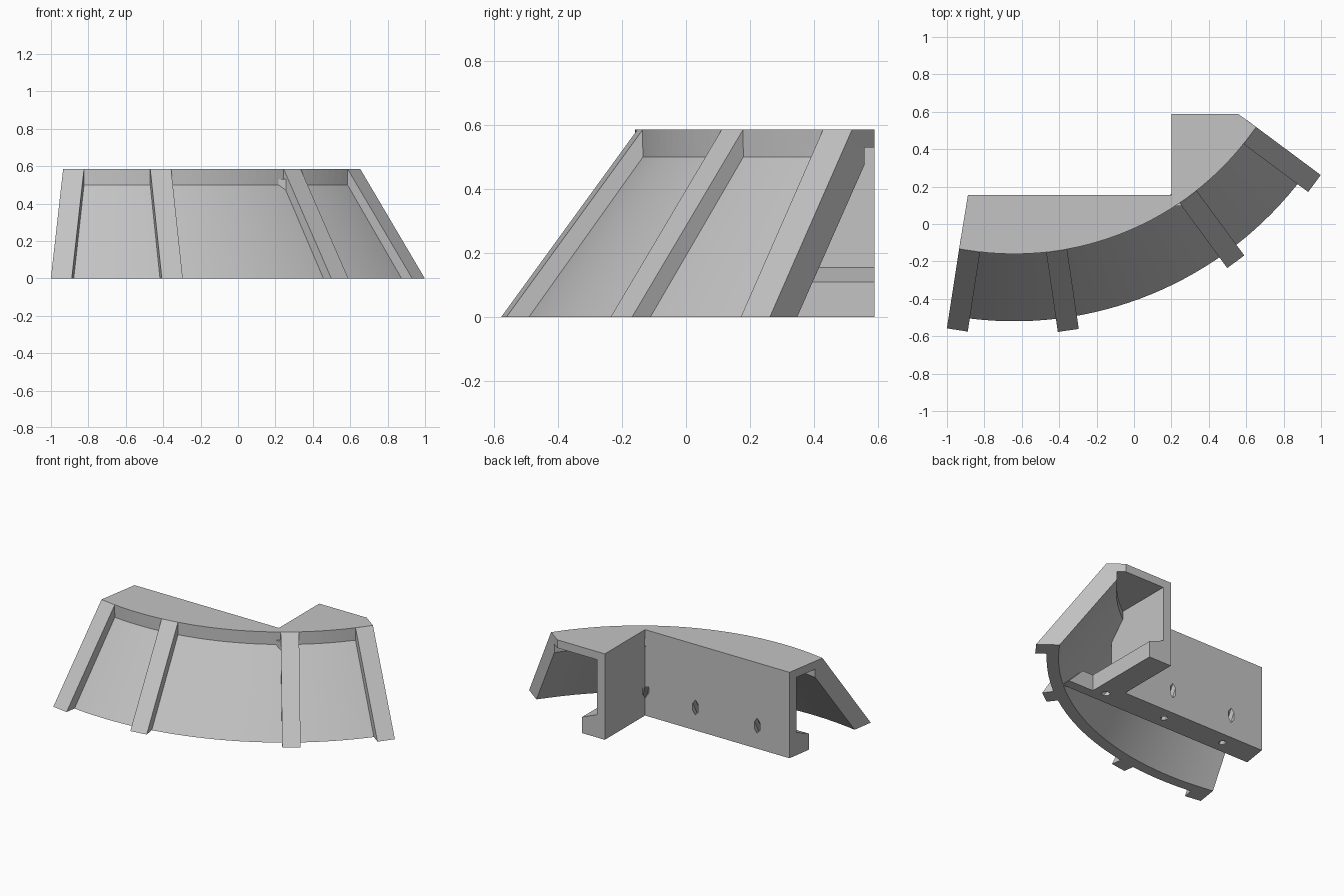
import bpy, bmesh
from math import sin, cos, radians
from mathutils import Vector

cube = bpy.data.objects.get("Cube")
if cube:
    bpy.data.objects.remove(cube, do_unlink=True)

grey = bpy.data.materials.new("light_grey")
grey.use_nodes = True
COLOUR = (0.55, 0.55, 0.55, 1)
grey.diffuse_color = COLOUR
grey.node_tree.nodes["Principled BSDF"].inputs["Base Color"].default_value = COLOUR

CX, CY = -0.64, 1.41               # axis of the curved wall
RIBS = [-8.76, 8.3, 36.3, 53.36]   # rib angles, measured from -y
HALF = 0.0565                      # half rib width
TOP, UNDER = 0.585, 0.53


def place(angle, r, side=0.0):
    """Plan position at a radius along an angle, shifted sideways."""
    a = radians(angle)
    return (CX + r * sin(a) + side * cos(a), CY - r * cos(a) + side * sin(a))


def finish(name, bm, smooth=False):
    bmesh.ops.recalc_face_normals(bm, faces=bm.faces)
    mesh = bpy.data.meshes.new(name)
    bm.to_mesh(mesh)
    bm.free()
    mesh.materials.append(grey)
    obj = bpy.data.objects.new(name, mesh)
    bpy.context.collection.objects.link(obj)
    if smooth:
        bpy.ops.object.select_all(action="DESELECT")
        obj.select_set(True)
        bpy.context.view_layer.objects.active = obj
        bpy.ops.object.shade_smooth_by_angle(angle=radians(25))
    return obj


def loft(name, sections, smooth=False):
    """Skin a row of matching closed sections and cap both ends."""
    bm = bmesh.new()
    rings = [[bm.verts.new(p) for p in s] for s in sections]
    n = len(rings[0])
    for a, b in zip(rings, rings[1:]):
        for i in range(n):
            j = (i + 1) % n
            bm.faces.new((a[i], a[j], b[j], b[i]))
    bm.faces.new(rings[0])
    bm.faces.new(rings[-1])
    return finish(name, bm, smooth)


# Curved sloping wall
wall = [(1.93, 0), (1.57, 0.5), (1.57, UNDER), (1.505, UNDER), (1.505, 0.475), (1.857, 0)]
STEPS = 32
angles = [RIBS[0] + (RIBS[-1] - RIBS[0]) * i / STEPS for i in range(STEPS + 1)]
loft("sloping_wall", [[(*place(a, r), z) for r, z in wall] for a in angles], True)

# Straight ribs on the slope
rib = [(2.0, 0), (1.57, TOP), (1.57, UNDER), (1.505, UNDER), (1.505, 0.475), (1.857, 0)]
for k, a in enumerate(RIBS):
    loft(f"rib_{k + 1}", [[(*place(a, r, s), z) for r, z in rib] for s in (-HALF, HALF)])

# Top plate with curved front edge and stepped back
outline = [place(RIBS[0], 1.57, -HALF)]
outline += [place(a, 1.57) for a in angles]
outline += [place(RIBS[-1], 1.57, HALF), (0.558, 0.588), (0.2, 0.588), (0.2, 0.155), (-0.888, 0.155)]
loft("top_plate", [[(x, y, z) for x, y in outline] for z in (UNDER, TOP)])

# Mitred back wall with its inward foot
section = [(0, 0), (0, UNDER), (0.06, UNDER), (0.06, 0.155), (0.17, 0.11), (0.17, 0)]
back = loft("back_wall", [
    [(-0.888 - 0.154 * d, 0.155 - d, z) for d, z in section],
    [(0.2 + d, 0.155 - d, z) for d, z in section],
    [(0.2 + d, 0.588, z) for d, z in section]])

# Foot link reaching the curved wall
link = [(0.37, 0), (0.56, 0), (0.45, 0.11), (0.37, 0.11)]
loft("foot_link", [[(x, y, z) for x, z in link] for y in (-0.015, 0.05)])

# Slanted fixing holes from the foot to the back face
bm = bmesh.new()
for x, dx in ((-0.645, 0), (-0.18, 0), (0.285, -0.085)):
    start, step = Vector((x, 0.07, 0)), Vector((dx, 0.085, 0.157))
    rot = step.to_track_quat("Z", "Y").to_matrix().to_4x4()
    rot.translation = start + step / 2
    bmesh.ops.create_cone(bm, cap_ends=True, segments=6, radius1=0.024, radius2=0.024,
                          depth=step.length * 1.5, matrix=rot)
cutter = finish("hole_cutter", bm)
cutter.hide_render = True
mod = back.modifiers.new("holes", "BOOLEAN")
mod.operation, mod.solver, mod.object = "DIFFERENCE", "EXACT", cutter
bpy.context.view_layer.objects.active = back
bpy.ops.object.modifier_apply(modifier=mod.name)
bpy.data.objects.remove(cutter, do_unlink=True)
